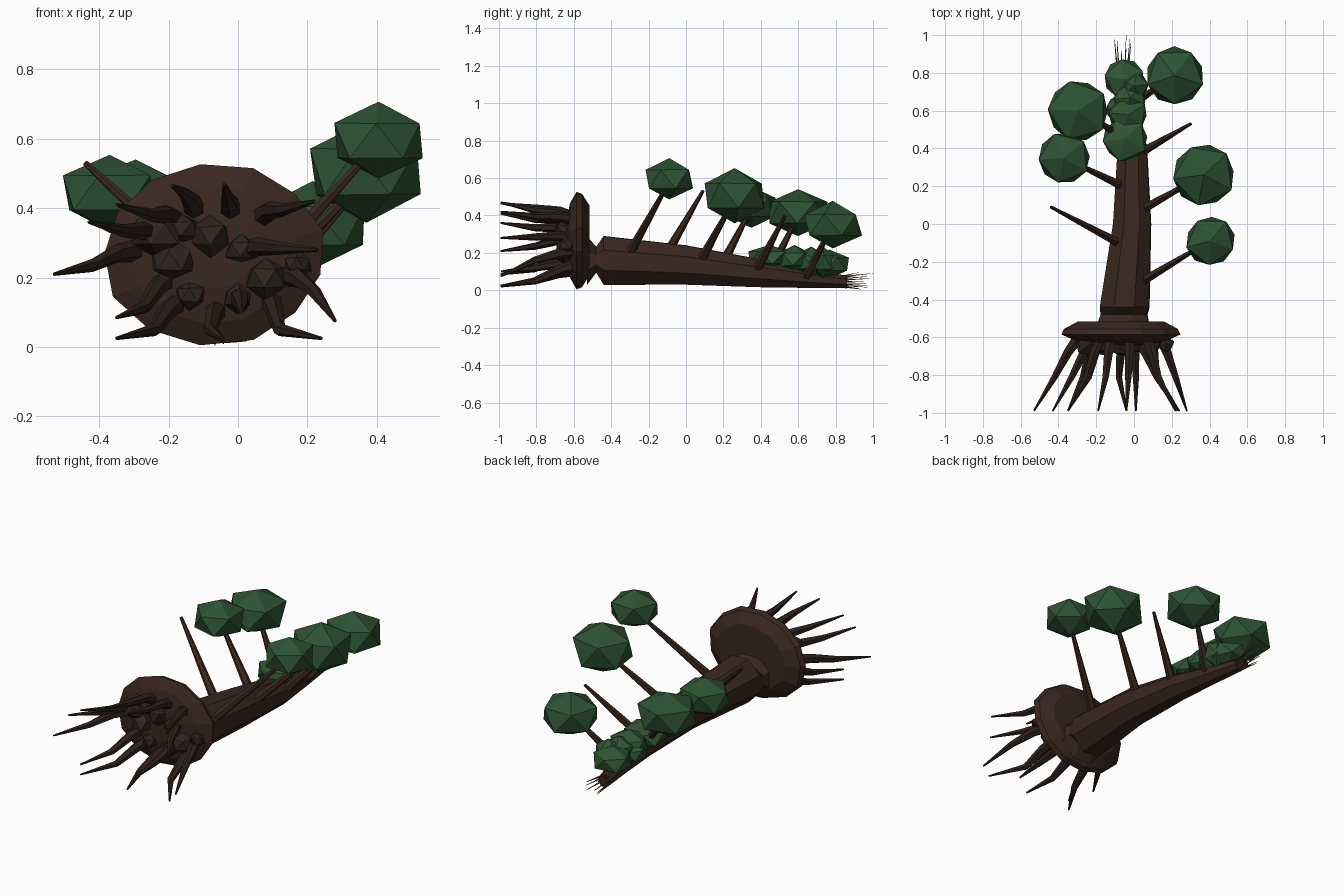
import bpy, bmesh, math, random
from mathutils import Vector, Matrix

random.seed(4)


def material(name, rgb):
    m = bpy.data.materials.new(name)
    m.diffuse_color = (*rgb, 1)
    return m


BARK = material("bark", (0.042, 0.020, 0.013))
ROOT = material("root_bark", (0.028, 0.015, 0.011))
SOIL = material("soil", (0.030, 0.018, 0.013))
WOOD = material("raw_wood", (0.13, 0.055, 0.025))
LEAF = material("leaves", (0.026, 0.085, 0.032))
MOSS = material("moss", (0.028, 0.09, 0.032))


def finish(bm, name, mat):
    bmesh.ops.recalc_face_normals(bm, faces=bm.faces)
    me = bpy.data.meshes.new(name)
    bm.to_mesh(me)
    bm.free()
    me.materials.append(mat)
    ob = bpy.data.objects.new(name, me)
    bpy.context.collection.objects.link(ob)


def loft(name, rings, sides, mat, jitter=0.0, straight=False):
    """Skin rings of (x, y, z, rx, rz) along a path."""
    bm = bmesh.new()
    pts = [Vector(r[:3]) for r in rings]
    wob = [1 + random.uniform(-jitter, jitter) for _ in range(sides)]
    loops = []
    for i, r in enumerate(rings):
        t = pts[min(i + 1, len(pts) - 1)] - pts[max(i - 1, 0)]
        t = Vector((0, 1, 0)) if straight else t.normalized()
        u = t.cross(Vector((0, 0, 1))).normalized()
        v = u.cross(t)
        loop = []
        for k in range(sides):
            a = math.tau * (k + 0.5) / sides
            loop.append(bm.verts.new(pts[i] + (u * math.cos(a) * r[3] + v * math.sin(a) * r[4]) * wob[k]))
        loops.append(loop)
    for a, b in zip(loops, loops[1:]):
        for k in range(sides):
            n = (k + 1) % sides
            bm.faces.new((a[k], a[n], b[n], b[k]))
    bm.faces.new(loops[0])
    bm.faces.new(loops[-1])
    finish(bm, name, mat)


def clump(name, c, h, v, mat, jitter=0.06):
    """Low-poly ball, h = horizontal radius, v = vertical radius."""
    bm = bmesh.new()
    bmesh.ops.create_icosphere(bm, subdivisions=1, radius=1)
    spin = Matrix.Rotation(random.uniform(0, 6), 3, 'Z')
    for p in bm.verts:
        q = spin @ p.co * (1 + random.uniform(-jitter, jitter))
        p.co = Vector((q.x * h / 0.9, q.y * h / 0.9, q.z * v)) + Vector(c)
    finish(bm, name, mat)


# Fallen trunk, tapering towards the back
loft("trunk", [(-0.06, -0.53, 0.16, 0.15, 0.14), (-0.055, -0.48, 0.165, 0.135, 0.075),
               (-0.052, -0.44, 0.162, 0.143, 0.14), (-0.012, 0.0, 0.137, 0.11, 0.113),
               (-0.01, 0.4, 0.092, 0.085, 0.08), (-0.035, 0.65, 0.065, 0.06, 0.055),
               (-0.06, 0.86, 0.045, 0.042, 0.036)], 8, BARK, 0.03, True)

# Upright disc of earth and roots
loft("root_plate", [(-0.07, -0.64, 0.27, 0.12, 0.10), (-0.07, -0.62, 0.27, 0.24, 0.20),
                    (-0.07, -0.585, 0.27, 0.32, 0.262), (-0.07, -0.555, 0.27, 0.305, 0.25),
                    (-0.07, -0.515, 0.27, 0.23, 0.185)], 13, BARK, 0.03, True)

# Clods of soil on the front of the plate
for i, (x, z, r) in enumerate([(-0.23, 0.33, 0.07), (-0.19, 0.25, 0.06), (-0.16, 0.34, 0.045),
                               (-0.14, 0.15, 0.042), (0.01, 0.28, 0.042), (0.0, 0.14, 0.042),
                               (0.17, 0.24, 0.04), (0.08, 0.2, 0.06), (-0.08, 0.32, 0.06)]):
    clump("soil_clod_%d" % i, (x, -0.635, z), r, r, SOIL, 0.15)

# Roots: start, bend and tip in x, z
ROOTS = [((-0.28, 0.28), (-0.42, 0.235), (-0.53, 0.21)), ((-0.20, 0.31), (-0.33, 0.335), (-0.43, 0.36)),
         ((-0.17, 0.13), (-0.24, 0.05), (-0.35, 0.025)), ((-0.20, 0.20), (-0.27, 0.115), (-0.35, 0.085)),
         ((0.09, 0.14), (0.12, 0.05), (0.24, 0.025)), ((0.13, 0.21), (0.22, 0.16), (0.28, 0.075)),
         ((0.00, 0.27), (0.12, 0.285), (0.23, 0.28)), ((-0.12, 0.38), (-0.15, 0.44), (-0.19, 0.465)),
         ((-0.02, 0.38), (-0.03, 0.43), (-0.04, 0.47)), ((0.06, 0.37), (0.13, 0.395), (0.22, 0.42)),
         ((-0.06, 0.11), (-0.08, 0.05), (-0.04, 0.02)), ((0.0, 0.14), (0.01, 0.12), (0.01, 0.10)),
         ((-0.17, 0.36), (-0.25, 0.38), (-0.35, 0.41))]
for i, (a, b, c) in enumerate(ROOTS):
    m = [(p + q) / 2 for p, q in zip(a, b)]
    loft("root_%d" % i, [(a[0], -0.58, a[1], 0.034, 0.034), (m[0], -0.68, m[1] + 0.012, 0.027, 0.027),
                         (b[0], -0.81, b[1], 0.019, 0.019), (c[0], -0.99, c[1], 0.005, 0.005)], 6, ROOT)

# Branches: base, tip, and leaf clump (centre, horizontal and vertical radius)
BRANCHES = [((0.05, -0.30, 0.20), (0.40, -0.09, 0.58), ((0.405, -0.09, 0.595), 0.13, 0.112)),
            ((0.05, 0.08, 0.16), (0.37, 0.26, 0.49), ((0.37, 0.26, 0.505), 0.163, 0.147)),
            ((0.0, 0.64, 0.07), (0.21, 0.78, 0.34), ((0.215, 0.785, 0.35), 0.155, 0.125)),
            ((-0.04, 0.45, 0.10), (-0.29, 0.60, 0.40), ((-0.295, 0.60, 0.415), 0.16, 0.128)),
            ((-0.06, 0.20, 0.15), (-0.37, 0.35, 0.44), ((-0.37, 0.35, 0.445), 0.135, 0.11)),
            ((-0.08, -0.10, 0.20), (-0.44, 0.09, 0.53), None),
            ((0.04, 0.38, 0.11), (0.30, 0.53, 0.40), None)]
for i, (a, b, leaf) in enumerate(BRANCHES):
    a, b = Vector(a), Vector(b)
    loft("branch_%d" % i, [(*a, 0.026, 0.026), (*a.lerp(b, 0.5), 0.018, 0.018), (*b, 0.009, 0.009)], 6, BARK)
    if leaf:
        clump("leaves_%d" % i, *leaf, LEAF, 0.03)

# Moss along the top of the thin end
for i, (x, y, z, h, v) in enumerate([(-0.05, 0.45, 0.175, 0.115, 0.07), (-0.03, 0.58, 0.165, 0.10, 0.075),
                                     (-0.02, 0.67, 0.15, 0.09, 0.08), (-0.05, 0.765, 0.14, 0.105, 0.075),
                                     (-0.08, 0.61, 0.13, 0.07, 0.06), (0.0, 0.73, 0.15, 0.075, 0.08)]):
    clump("moss_%d" % i, (x, y, z), h, v, MOSS)

# Splinters at the broken end
for i in range(11):
    a = math.tau * i / 11
    x, z = -0.06 + 0.03 * math.cos(a), 0.047 + 0.026 * math.sin(a)
    tip = 1.0 if i == 2 else random.uniform(0.92, 0.99)
    loft("splinter_%d" % i, [(x, 0.82, z, 0.006, 0.006),
                             (-0.06 + 0.045 * math.cos(a), tip, 0.05 + 0.045 * math.sin(a), 0.001, 0.001)], 4, WOOD)
